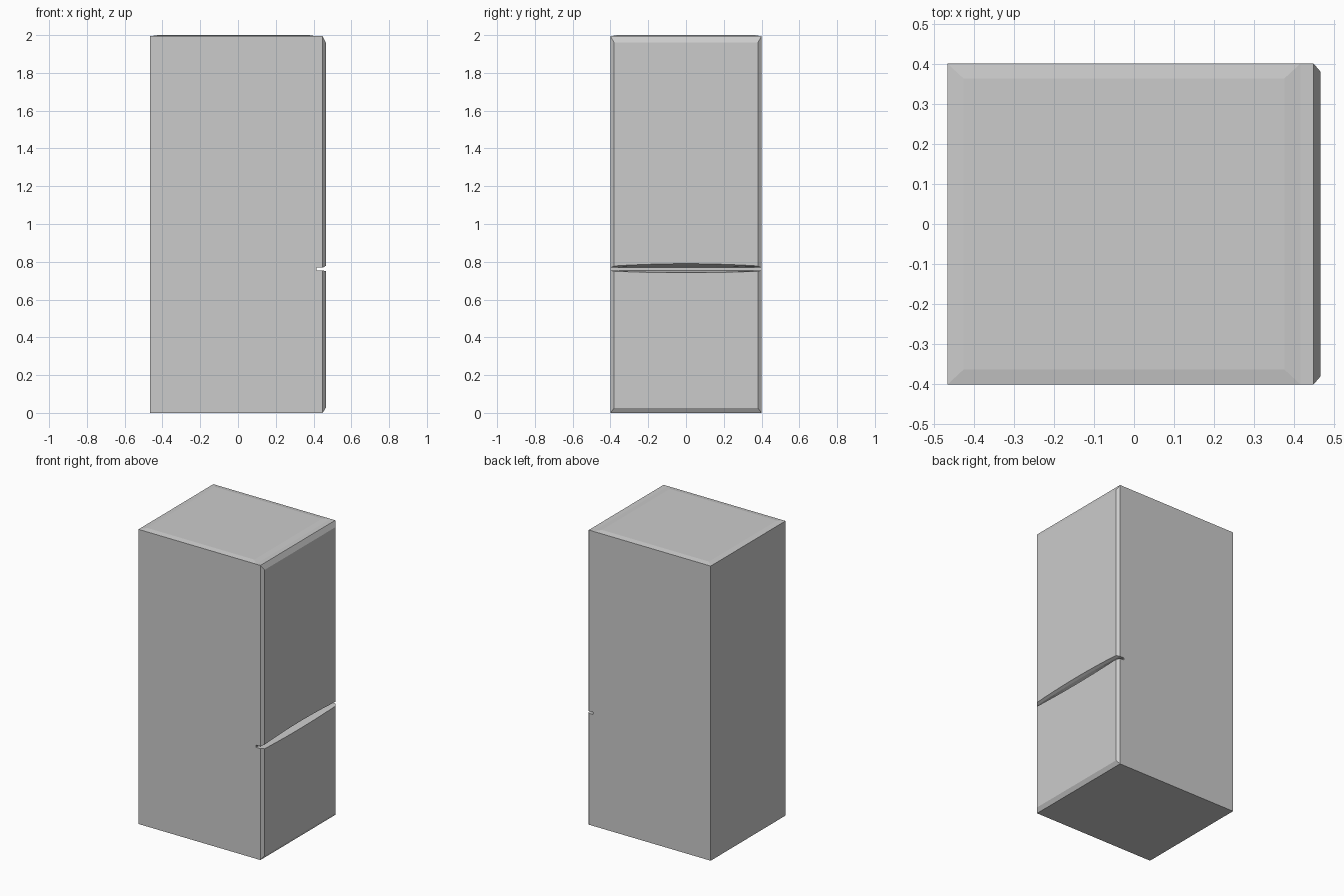
import bpy, bmesh

if "Cube" in bpy.data.objects:
    bpy.data.objects.remove(bpy.data.objects["Cube"])

W = 0.40            # half width (y)
BACK, SEAM, EDGE, FRONT = -0.465, 0.415, 0.448, 0.465
RIM = 1.994         # height of cabinet rim
ARC = 10            # segments across the curved door edge


def make(name, loops, cap_start=False, cap_end=False):
    """Skin a series of equal-length closed loops."""
    bm = bmesh.new()
    rings = [[bm.verts.new(p) for p in loop] for loop in loops]
    n = len(rings[0])
    for a, b in zip(rings, rings[1:]):
        for i in range(n):
            j = (i + 1) % n
            bm.faces.new((a[i], a[j], b[j], b[i]))
    if cap_start:
        bm.faces.new(rings[0][::-1])
    if cap_end:
        bm.faces.new(rings[-1])
    return finish(name, bm)


def finish(name, bm):
    bmesh.ops.recalc_face_normals(bm, faces=bm.faces)
    mesh = bpy.data.meshes.new(name)
    bm.to_mesh(mesh)
    bm.free()
    obj = bpy.data.objects.new(name, mesh)
    bpy.context.collection.objects.link(obj)
    return obj


def rect(x0, x1, w, z):
    return [(x0, -w, z), (x1, -w, z), (x1, w, z), (x0, w, z)]


def door_loop(x, w, flat_z, seam_z, bow):
    """Door outline: one straight edge, one gently bowed edge at the seam."""
    pts = [(x, -w, flat_z), (x, w, flat_z)]
    for i in range(ARC + 1):
        t = 1 - 2 * i / ARC
        pts.append((x, w * t, seam_z + bow * (1 - t * t)))
    return pts


# Cabinet with a slightly raised top panel, joined to the doors in front
cabinet = make("cabinet", [rect(BACK, SEAM, W, 0),
                           rect(BACK, SEAM, W, RIM),
                           rect(BACK + 0.04, SEAM - 0.04, W - 0.037, 2.0)],
               True, True)
bm = bmesh.new()
bm.from_mesh(cabinet.data)
hidden = [f for f in bm.faces if all(abs(v.co.x - SEAM) < 1e-4 for v in f.verts)]
bmesh.ops.delete(bm, geom=hidden, context='FACES')
bm.to_mesh(cabinet.data)
bm.free()

# Recessed strip behind the gap between the doors
bm = bmesh.new()
bm.faces.new([bm.verts.new((SEAM, y, z)) for y, z in
              ((-W, 0.752), (W, 0.752), (W, 0.787), (-W, 0.787))])
bm.normal_update()
finish("gap_strip", bm)


# Doors: (name, outer edge, front outer edge, seam edge, front seam edge, bow)
doors = (("upper_door", RIM, 1.96, 0.769, 0.778, 0.012),
         ("lower_door", 0.0, 0.027, 0.754, 0.750, -0.008))
for name, outer, outer_in, seam, seam_in, bow in doors:
    make(name, [door_loop(SEAM, W, outer, seam, 0),
                door_loop(EDGE, W, outer, seam, bow),
                door_loop(FRONT, W - 0.02, outer_in, seam_in, bow)],
         cap_end=True)
